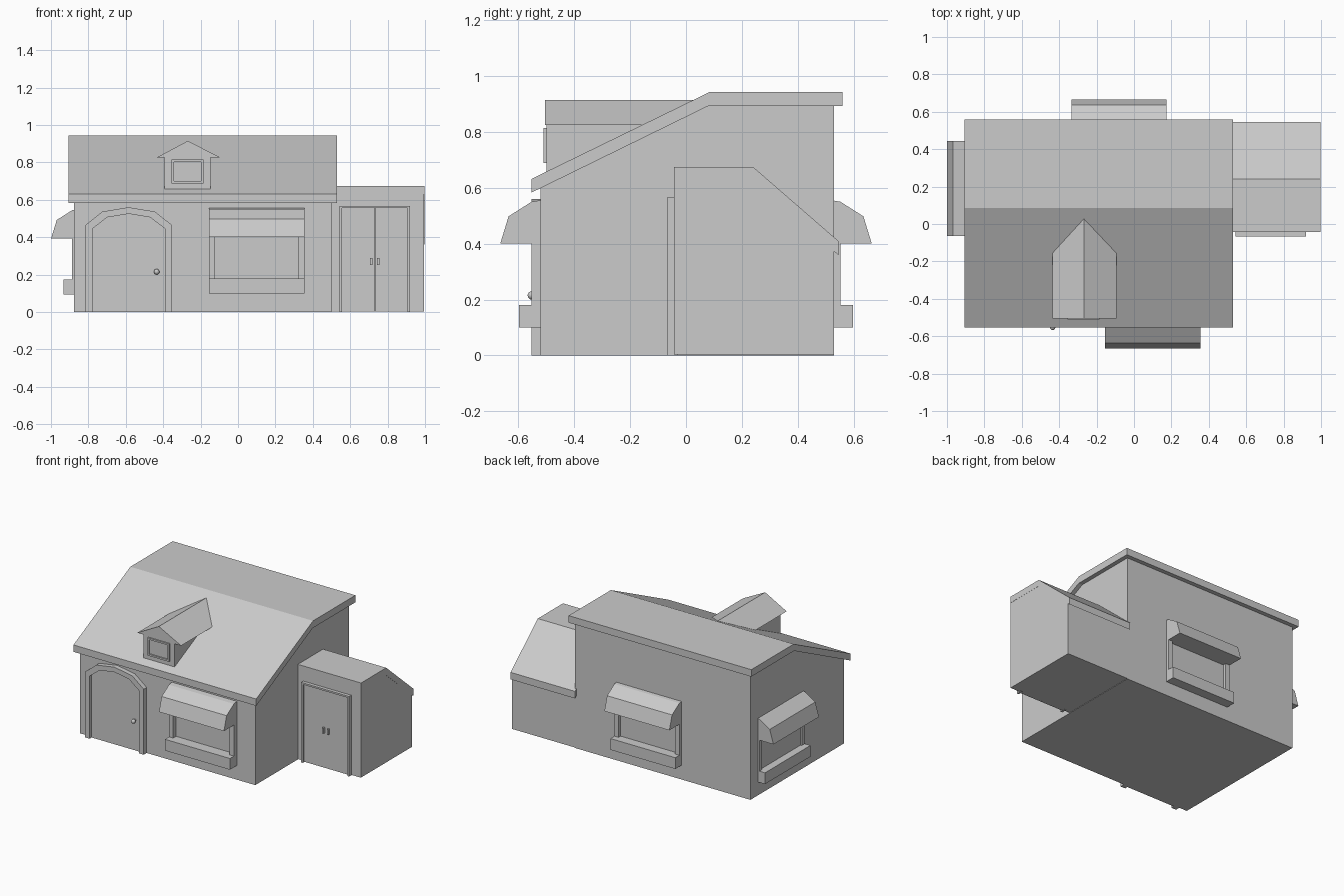
import bpy, bmesh, math

if "Cube" in bpy.data.objects:
    bpy.data.objects.remove(bpy.data.objects["Cube"])


def prism(name, pts, axis, a, b, loc=(0, 0, 0), rot=0):
    """Extrude a profile along x (points are y,z) or along y (points are x,z)."""
    bm = bmesh.new()
    co = (lambda t, p: (t, p[0], p[1])) if axis == 'x' else (lambda t, p: (p[0], t, p[1]))
    face = bm.faces.new([bm.verts.new(co(a, p)) for p in pts])
    ext = bmesh.ops.extrude_face_region(bm, geom=[face])
    verts = [g for g in ext['geom'] if isinstance(g, bmesh.types.BMVert)]
    vec = (b - a, 0, 0) if axis == 'x' else (0, b - a, 0)
    bmesh.ops.translate(bm, verts=verts, vec=vec)
    bmesh.ops.recalc_face_normals(bm, faces=bm.faces[:])
    me = bpy.data.meshes.new(name)
    bm.to_mesh(me)
    bm.free()
    ob = bpy.data.objects.new(name, me)
    bpy.context.collection.objects.link(ob)
    ob.location = loc
    ob.rotation_euler[2] = rot
    return ob


def box(name, x0, x1, y0, y1, z0, z1, loc=(0, 0, 0), rot=0):
    return prism(name, [(y0, z0), (y1, z0), (y1, z1), (y0, z1)], 'x', x0, x1, loc, rot)


# Main house body and roof
prism("house_body", [(-0.52, 0), (0.53, 0), (0.53, 0.9), (0.08, 0.9), (-0.52, 0.607)],
      'x', -0.877, 0.50)
prism("main_roof", [(-0.553, 0.583), (-0.553, 0.632), (0.085, 0.943), (0.56, 0.943),
                    (0.56, 0.893), (0.08, 0.893)], 'x', -0.905, 0.53)

# Side annex with sloping rear roof
prism("annex_body", [(-0.043, 0.003), (0.53, 0.003), (0.53, 0.40), (0.24, 0.65), (-0.043, 0.65)],
      'x', 0.49, 0.995)
prism("annex_roof", [(-0.043, 0.63), (-0.043, 0.675), (0.24, 0.675), (0.545, 0.41),
                     (0.545, 0.36), (0.23, 0.63)], 'x', 0.49, 0.996)

# Arched front door: frame, panel and knob
outer = [(-0.815, 0), (-0.815, 0.465), (-0.725, 0.537), (-0.585, 0.56),
         (-0.445, 0.537), (-0.353, 0.465), (-0.353, 0)]
inner = [(-0.778, 0), (-0.778, 0.445), (-0.70, 0.506), (-0.585, 0.525),
         (-0.47, 0.506), (-0.39, 0.445), (-0.39, 0)]
prism("door_frame", outer + inner[::-1], 'y', -0.553, -0.51)
prism("front_door", inner, 'y', -0.53, -0.51)
bpy.ops.mesh.primitive_uv_sphere_add(segments=12, ring_count=8, radius=0.015,
                                     location=(-0.435, -0.552, 0.215))
bpy.context.object.name = "door_knob"
bpy.ops.object.shade_smooth_by_angle()
bpy.ops.mesh.primitive_cylinder_add(vertices=10, radius=0.007, depth=0.03,
                                    location=(-0.435, -0.537, 0.215),
                                    rotation=(math.pi / 2, 0, 0))
bpy.context.object.name = "door_knob_stem"


# Windows with awning, sill box and jambs; local y = 0 is the frame face
def window(side, loc, rot):
    w = 0.255
    prism(side + "_awning", [(0.04, 0.40), (-0.112, 0.40), (-0.082, 0.498), (0, 0.55), (0.04, 0.557)],
          'x', -w, w, loc, rot)
    box(side + "_sill", -w, w, -0.045, 0.04, 0.10, 0.18, loc, rot)
    for s, label in ((-1, "_left_jamb"), (1, "_right_jamb")):
        xa, xb = sorted((s * w, s * (w - 0.033)))
        box(side + label, xa, xb, 0, 0.04, 0.17, 0.41, loc, rot)


window("front", (0.10, -0.553, 0), 0)
window("back", (-0.08, 0.553, 0), math.pi)
window("side", (-0.887, 0.19, -0.006), -math.pi / 2)

# Dormer: walls, gabled roof, window frame
prism("dormer_body", [(-0.50, 0.645), (-0.50, 0.83), (-0.16, 0.83), (-0.16, 0.80)],
      'x', -0.393, -0.148)
prism("dormer_roof", [(-0.437, 0.825), (-0.093, 0.825), (-0.108, 0.825 + 0.008), (-0.265, 0.915),
                      (-0.422, 0.825 + 0.008)][:2] + [(-0.268, 0.915)], 'y', -0.505, 0.03)
x0, x1, z0, z1, t = -0.355, -0.185, 0.688, 0.815, 0.012
box("dormer_frame_bottom", x0, x1, -0.51, -0.49, z0, z0 + t)
box("dormer_frame_top", x0, x1, -0.51, -0.49, z1 - t, z1)
box("dormer_frame_left", x0, x0 + t, -0.51, -0.49, z0 + t, z1 - t)
box("dormer_frame_right", x1 - t, x1, -0.51, -0.49, z0 + t, z1 - t)

# Annex double door: frame, leaves and handles
prism("annex_door_frame", [(0.543, 0), (0.543, 0.568), (0.92, 0.568), (0.92, 0), (0.906, 0),
                           (0.906, 0.556), (0.557, 0.556), (0.557, 0)], 'y', -0.067, -0.03)
for s, label in ((-1, "left"), (1, "right")):
    cx = 0.7315
    xa, xb = sorted((cx + s * 0.001, cx + s * 0.1745))
    box("annex_door_" + label, xa, xb, -0.053, -0.03, 0.003, 0.556)
    xa, xb = sorted((cx + s * 0.013, cx + s * 0.025))
    box("annex_handle_" + label, xa, xb, -0.067, -0.05, 0.25, 0.29)
